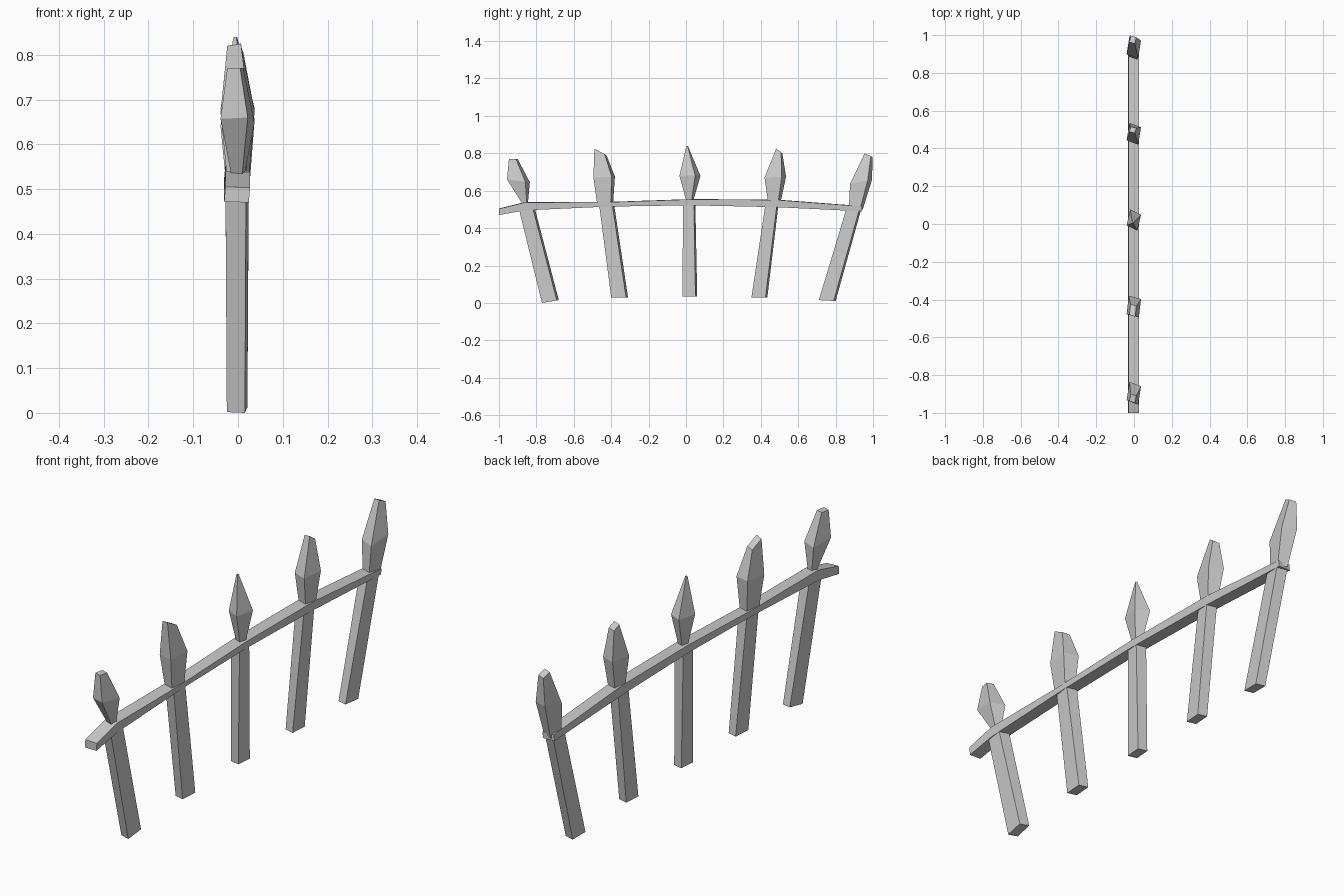
import bpy, bmesh

def loft(name, rings, along_z=False):
    """Four-sided loft. ring = (ya, za, yb, zb, centre x, half x, twist 0 square .. 0.5 diamond)"""
    bm = bmesh.new()
    loops = []
    for ya, za, yb, zb, cx, hx, q in rings:
        k = 1 - 2 * q
        loop = []
        for u, v in ((k, 1), (1, -k), (-k, -1), (-1, k)):
            t = (u + 1) / 2
            loop.append(bm.verts.new((cx + v * hx, ya + (yb - ya) * t, za + (zb - za) * t)))
        loops.append(loop)
    for a, b in zip(loops, loops[1:]):
        for i in range(4):
            j = (i + 1) % 4
            bm.faces.new((a[i], a[j], b[j], b[i]))
    bm.faces.new(loops[0][::-1])
    bm.faces.new(loops[-1])
    bmesh.ops.recalc_face_normals(bm, faces=bm.faces[:])
    me = bpy.data.meshes.new(name)
    bm.to_mesh(me)
    bm.free()
    ob = bpy.data.objects.new(name, me)
    bpy.context.collection.objects.link(ob)
    return ob

# Edge pairs (ya, za, yb, zb) as seen from the side
# bottom, shaft top, neck, widest, tip
pickets = [
    ((-.77, 0, -.68, .015), (-.895, .51, -.815, .53), (-.875, .53, -.845, .535),
     (-.957, .66, -.835, .645), (-.947, .77, -.90, .77), .2),
    ((-.40, .03, -.31, .03), (-.465, .53, -.385, .53), (-.475, .53, -.39, .53),
     (-.495, .67, -.38, .675), (-.49, .825, -.425, .79), .15),
    ((-.02, .035, .06, .035), (-.015, .53, .05, .53), (.003, .54, .037, .54),
     (-.035, .68, .077, .68), (.002, .84, .01, .84), .25),
    ((.35, .03, .435, .03), (.425, .53, .495, .53), (.44, .53, .505, .535),
     (.42, .67, .535, .675), (.482, .825, .515, .80), .2),
    ((.71, .015, .80, .01), (.855, .495, .935, .495), (.87, .495, .945, .50),
     (.877, .635, .995, .66), (.955, .80, .997, .78), .2),
]
for n, (bot, top, neck, wide, tip, q) in enumerate(pickets, 1):
    # Leaning post
    loft(f"post_{n}", [bot + (-.002, .023, .12), top + (-.002, .026, .12)])
    # Spear-shaped head
    tip_x = .004 if n == 3 else .018
    loft(f"spear_head_{n}", [neck + (0, .015 if n in (1, 3) else .025, q),
                             wide + (-.001, .038, q), tip + (-.006, tip_x, q)])

# Crooked horizontal rail: (y, bottom z, top z)
rail = [(-1.0, .47, .505), (-.86, .495, .54), (-.42, .515, .54), (.02, .522, .555),
        (.48, .512, .553), (.94, .49, .518)]
loft("rail", [(y, zb, y, zt, -.002, .029, .05) for y, zb, zt in rail])
